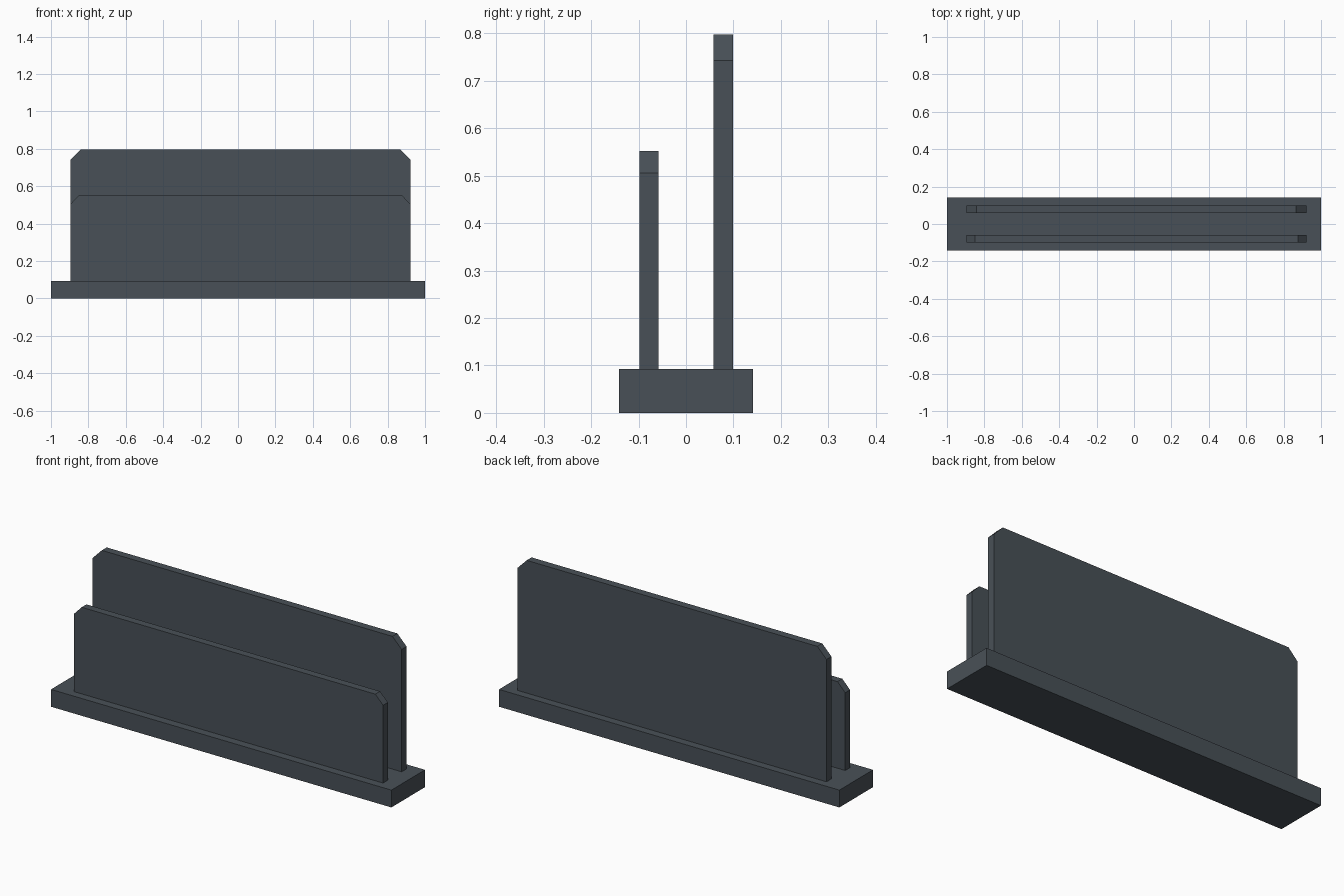
import bpy

if "Cube" in bpy.data.objects:
    bpy.data.objects.remove(bpy.data.objects["Cube"])

mat = bpy.data.materials.new("dark slate grey")
mat.diffuse_color = (0.066, 0.081, 0.096, 1.0)
mat.use_nodes = True
mat.node_tree.nodes["Principled BSDF"].inputs["Base Color"].default_value = mat.diffuse_color

X0, X1 = -0.895, 0.921   # panel ends
BASE_H = 0.092


def extrude_profile(name, profile, y0, y1):
    """Solid from an x-z outline (counter-clockwise from the front), y0 to y1."""
    n = len(profile)
    verts = [(x, y0, z) for x, z in profile] + [(x, y1, z) for x, z in profile]
    faces = [tuple(range(n)), tuple(reversed(range(n, 2 * n)))]
    faces += [(i, i + n, (i + 1) % n + n, (i + 1) % n) for i in range(n)]
    mesh = bpy.data.meshes.new(name)
    mesh.from_pydata(verts, [], faces)
    mesh.materials.append(mat)
    obj = bpy.data.objects.new(name, mesh)
    bpy.context.collection.objects.link(obj)
    return obj


def panel(name, y0, y1, top, cut_x, cut_z):
    """Upright panel with clipped top corners."""
    extrude_profile(name, [(X0, BASE_H), (X1, BASE_H), (X1, top - cut_z),
                           (X1 - cut_x, top), (X0 + cut_x, top),
                           (X0, top - cut_z)], y0, y1)


# Base slab
extrude_profile("base", [(-1, 0), (1, 0), (1, BASE_H), (-1, BASE_H)], -0.141, 0.141)
# Short front panel and tall back panel
panel("front_panel", -0.098, -0.058, 0.552, 0.045, 0.047)
panel("back_panel", 0.058, 0.099, 0.797, 0.054, 0.055)
